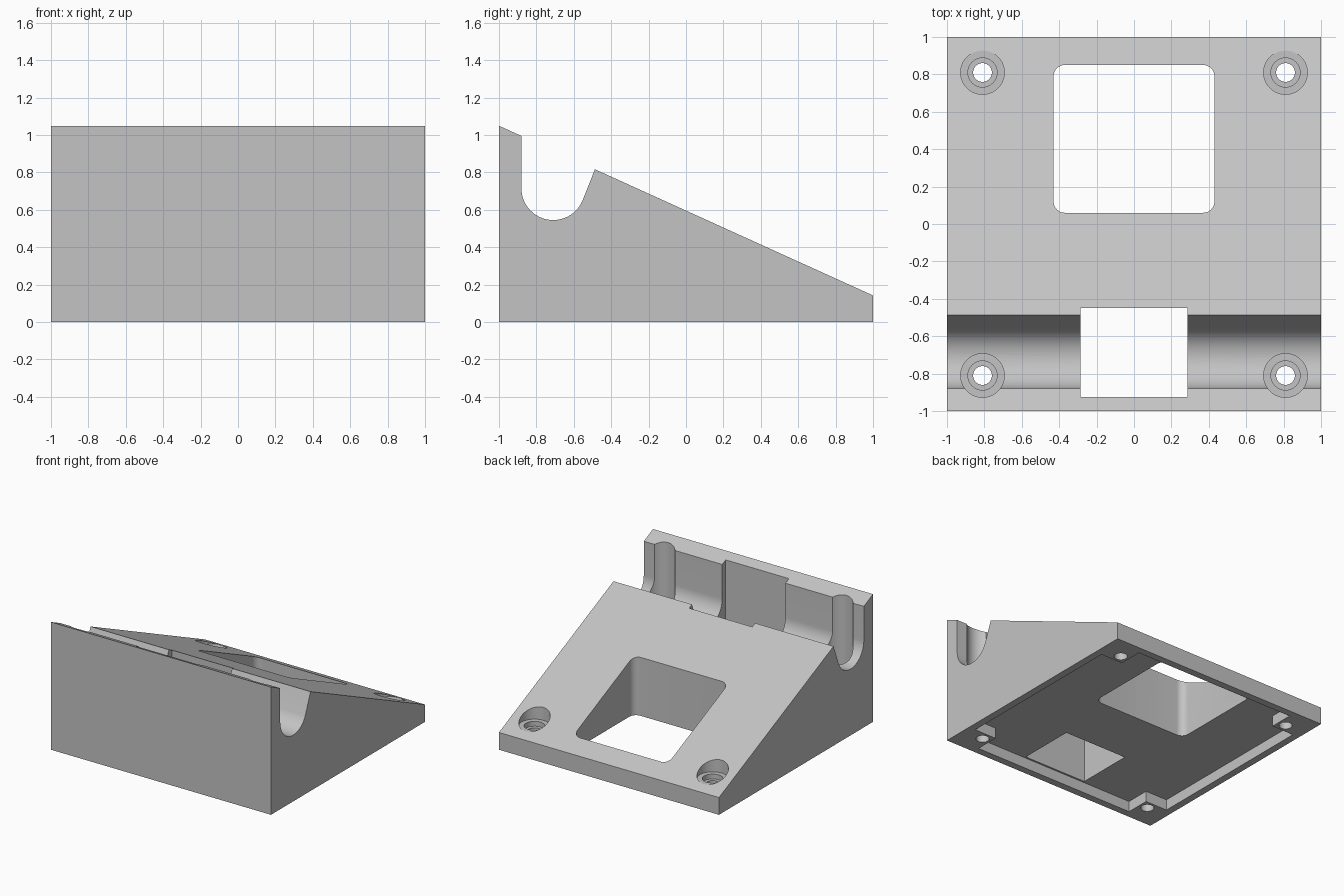
import bpy, bmesh
from math import sin, cos, tan, radians, pi
from mathutils import Vector

cube = bpy.data.objects.get("Cube")
if cube:
    bpy.data.objects.remove(cube, do_unlink=True)

grey = bpy.data.materials.new("plain grey")
grey.use_nodes = True
colour = (0.55, 0.55, 0.55, 1)
grey.diffuse_color = colour
grey.node_tree.nodes["Principled BSDF"].inputs["Base Color"].default_value = colour


def prism(name, base, offset):
    """Extrude a closed outline of 3D points along an offset."""
    bm = bmesh.new()
    face = bm.faces.new([bm.verts.new(p) for p in base])
    result = bmesh.ops.extrude_face_region(bm, geom=[face])
    moved = [v for v in result["geom"] if isinstance(v, bmesh.types.BMVert)]
    bmesh.ops.translate(bm, verts=moved, vec=Vector(offset))
    bmesh.ops.recalc_face_normals(bm, faces=bm.faces)
    mesh = bpy.data.meshes.new(name)
    bm.to_mesh(mesh)
    bm.free()
    mesh.materials.append(grey)
    obj = bpy.data.objects.new(name, mesh)
    bpy.context.collection.objects.link(obj)
    return obj


def arc(cx, cy, r, start, end, steps):
    angles = [radians(start + (end - start) * i / steps) for i in range(steps + 1)]
    return [(cx + r * cos(a), cy + r * sin(a)) for a in angles]


def cut(target, outline, z0, z1):
    """Subtract a vertical prism from the target."""
    cutter = prism("cutter", [(x, y, z0) for x, y in outline], (0, 0, z1 - z0))
    cutter.hide_render = True
    mod = target.modifiers.new("cut", "BOOLEAN")
    mod.operation = "DIFFERENCE"
    mod.solver = "EXACT"
    mod.object = cutter
    bpy.context.view_layer.objects.active = target
    bpy.ops.object.modifier_apply(modifier=mod.name)
    bpy.data.objects.remove(cutter, do_unlink=True)


# Wedge body with a rounded trough across its high end
slope = radians(24.4)


def top(y):
    return 0.142 + (1 - y) * tan(slope)


trough = arc(-0.71, 0.715, 0.17, -slope * 180 / pi, -180, 28)
profile = [(-1, 0), (1, 0), (1, top(1)), (-0.487, top(-0.487))]
profile += trough + [(-0.88, top(-0.88)), (-1, top(-1))]
body = prism("wedge_stand", [(-1, y, z) for y, z in profile], (2, 0, 0))

# Shallow underside recess that leaves a square post in each corner
a, b = 0.94, 0.74
recess = []
for sx, sy in ((1, 1), (-1, 1), (-1, -1), (1, -1)):
    corner = [(sx * a, sy * b), (sx * b, sy * b), (sx * b, sy * a)]
    recess += corner if sx * sy > 0 else corner[::-1]
cut(body, recess, -0.1, 0.088)

# Rounded window through the slope
window = []
r = 0.06
for i, (x, y) in enumerate(((0.43, 0.85), (-0.43, 0.85), (-0.43, 0.06), (0.43, 0.06))):
    cx = x - r if x > 0 else x + r
    cy = y - r if y > 0.5 else y + r
    window += arc(cx, cy, r, 90 * i, 90 * i + 90, 8)
cut(body, window, -0.2, 1.5)

# Rectangular opening through the trough
cut(body, [(-0.287, -0.925), (0.287, -0.925), (0.287, -0.45), (-0.287, -0.45)], -0.2, 1.5)

# Stepped screw holes in the corners
for x in (-0.81, 0.81):
    for y in (-0.81, 0.81):
        for radius, floor in ((0.117, 0.175), (0.078, 0.135), (0.05, -0.2)):
            cut(body, arc(x, y, radius, 0, 360, 40)[:-1], floor, 1.5)

# Smooth the curved walls and keep the edges crisp
bpy.ops.object.select_all(action="DESELECT")
body.select_set(True)
bpy.context.view_layer.objects.active = body
bpy.ops.object.shade_smooth_by_angle(angle=radians(25))
